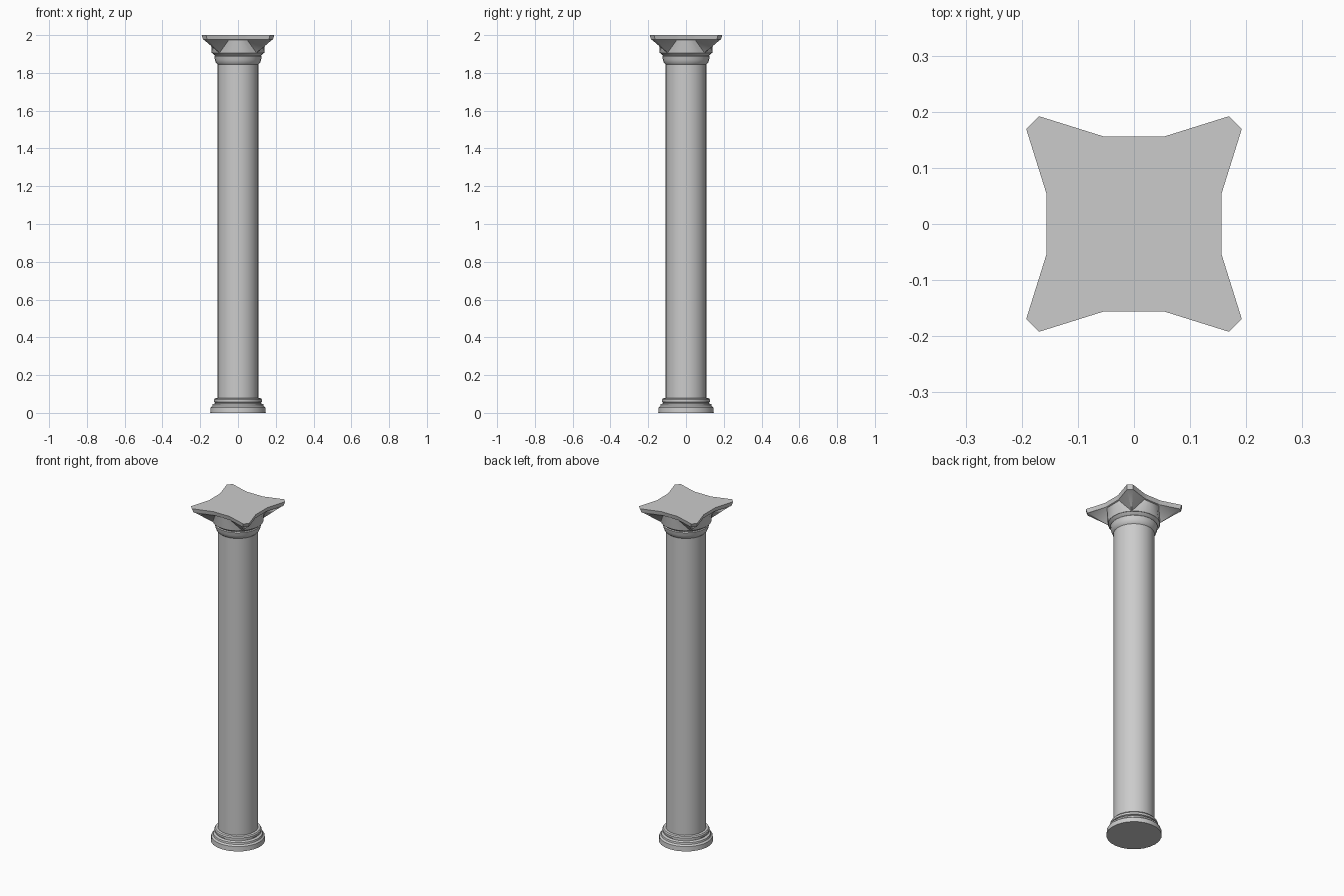
import bpy, bmesh
from math import sin, cos, pi
from mathutils import Matrix

if "Cube" in bpy.data.objects:
    bpy.data.objects.remove(bpy.data.objects["Cube"])

SEG = 24


def finish(name, bm):
    bmesh.ops.recalc_face_normals(bm, faces=bm.faces)
    mesh = bpy.data.meshes.new(name)
    bm.to_mesh(mesh)
    bm.free()
    ob = bpy.data.objects.new(name, mesh)
    bpy.context.collection.objects.link(ob)
    bpy.ops.object.select_all(action='DESELECT')
    ob.select_set(True)
    bpy.context.view_layer.objects.active = ob
    bpy.ops.object.shade_smooth_by_angle(angle=0.55)
    return ob


def bridge(bm, a, b):
    n = len(a)
    for i in range(n):
        bm.faces.new((a[i], a[(i + 1) % n], b[(i + 1) % n], b[i]))


def ring(bm, r, z):
    # starts on a diagonal so the capital corners line up with ring vertices
    return [bm.verts.new((r * cos(-pi / 4 + 2 * pi * i / SEG),
                          r * sin(-pi / 4 + 2 * pi * i / SEG), z)) for i in range(SEG)]


def lathe(name, profile):
    bm = bmesh.new()
    rings = [ring(bm, r, z) for r, z in profile]
    for a, b in zip(rings, rings[1:]):
        bridge(bm, a, b)
    bm.faces.new(rings[0])
    bm.faces.new(rings[-1])
    return finish(name, bm)


# Round stepped base, plain shaft and the moulded neck
lathe("base", [(.147, 0), (.145, .028), (.136, .036), (.134, .046), (.121, .051),
               (.121, .055), (.127, .058), (.127, .070), (.122, .077), (.108, .079)])
lathe("shaft", [(.109, .075), (.109, 1.85)])
lathe("neck", [(.109, 1.845), (.117, 1.853), (.122, 1.868), (.126, 1.887),
               (.121, 1.891), (.127, 1.895), (.139, 1.907)])

# Capital: concave-sided abacus flaring down to the round bell
STEPS = SEG // 4
bm = bmesh.new()


def outline(scale, z):
    side = [(.156, -.054 + .108 * i / STEPS) for i in range(STEPS + 1)]
    side += [(.192, .169), (.169, .192)]
    pts = []
    for q in range(4):
        rot = Matrix.Rotation(q * pi / 2, 2)
        for x, y in side:
            pts.append(bm.verts.new((
                scale * (x * rot[0][0] + y * rot[0][1]),
                scale * (x * rot[1][0] + y * rot[1][1]), z)))
    return pts


top = outline(1.0, 2.0)
rim = outline(.965, 1.976)
under = outline(.925, 1.973)
bell = ring(bm, .139, 1.905)
bm.faces.new(top)
bridge(bm, top, rim)
bridge(bm, rim, under)
bm.faces.new(bell)
per = STEPS + 3
for q in range(4):
    o = q * per
    # curved face below the middle of each side
    for i in range(STEPS):
        bm.faces.new((under[o + i], under[o + i + 1],
                      bell[(q * STEPS + i + 1) % SEG], bell[q * STEPS + i]))
    # pointed bracket below each corner
    tip = bell[(q + 1) * STEPS % SEG]
    for i in range(STEPS, STEPS + 3):
        bm.faces.new((under[o + i], under[(o + i + 1) % len(under)], tip))
finish("capital", bm)
